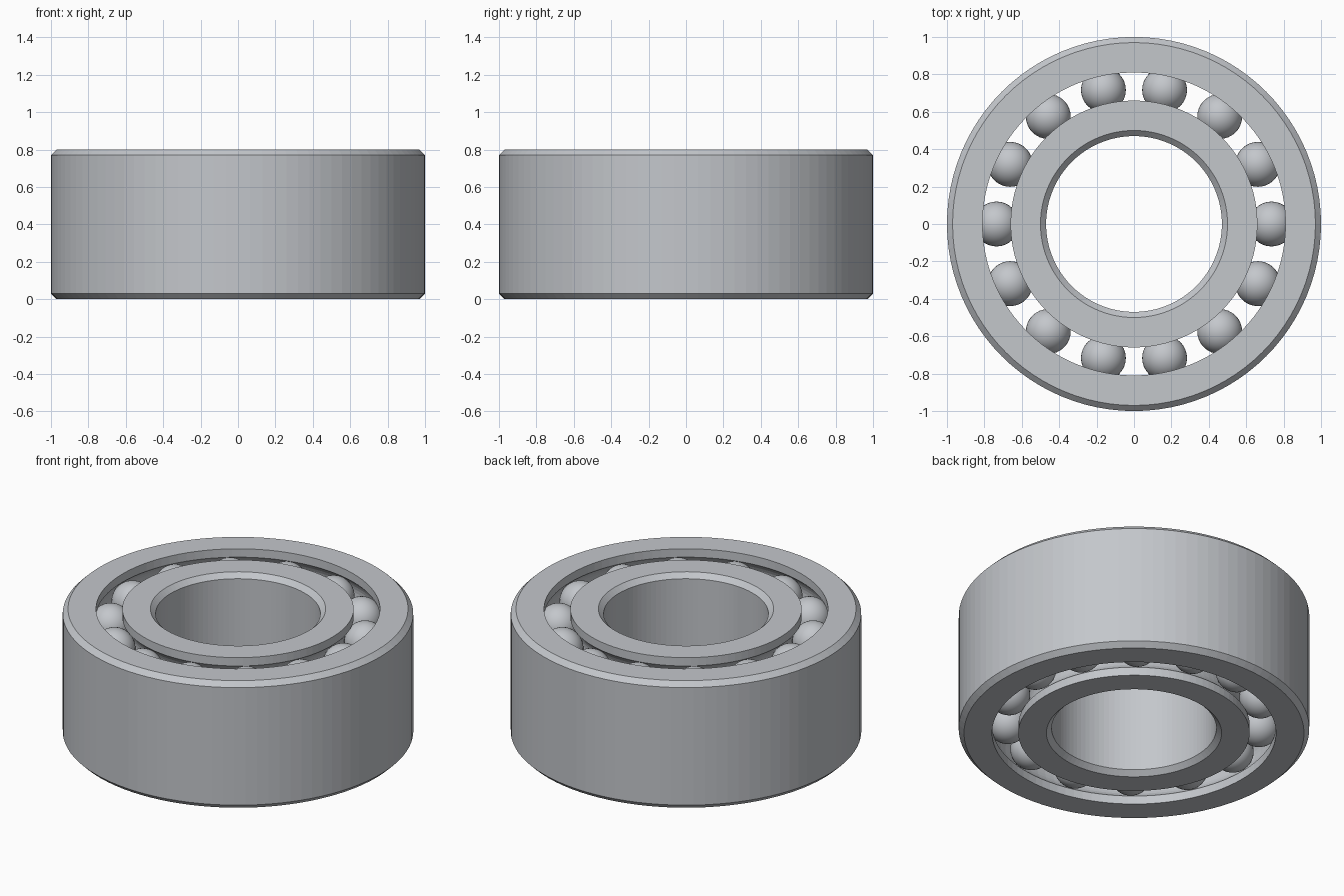
import bpy
import bmesh
from math import sin, cos, asin, pi, sqrt

cube = bpy.data.objects.get("Cube")
if cube:
    bpy.data.objects.remove(cube, do_unlink=True)

HEIGHT = 0.8
CHAMFER = 0.03
PITCH = 0.735            # radius of the circle of ball centres
BALL = 0.12
GROOVE = 0.123
ROWS = (0.15, HEIGHT - 0.15)
BALL_COUNT = 14
SEGMENTS = 96

steel = bpy.data.materials.new("brushed steel")
steel.use_nodes = True
colour = (0.55, 0.57, 0.60, 1)
steel.diffuse_color = colour
steel.node_tree.nodes["Principled BSDF"].inputs["Base Color"].default_value = colour


def add_object(name, bm):
    mesh = bpy.data.meshes.new(name)
    bm.to_mesh(mesh)
    bm.free()
    mesh.materials.append(steel)
    obj = bpy.data.objects.new(name, mesh)
    bpy.context.collection.objects.link(obj)
    return obj


def race_profile(race, plain, steps=10):
    """Closed ring section: grooved race wall, chamfered plain wall."""
    side = 1 if race > PITCH else -1
    reach = asin(sqrt(GROOVE ** 2 - (race - PITCH) ** 2) / GROOVE)
    points = [(race, 0)]
    for z in ROWS:
        for i in range(steps + 1):
            a = -reach + 2 * reach * i / steps
            points.append((PITCH + side * GROOVE * cos(a), z + GROOVE * sin(a)))
    inset = plain - side * CHAMFER
    points += [(race, HEIGHT), (inset, HEIGHT), (plain, HEIGHT - CHAMFER),
               (plain, CHAMFER), (inset, 0)]
    return points


def add_ring(name, profile):
    bm = bmesh.new()
    loops = []
    for s in range(SEGMENTS):
        a = 2 * pi * s / SEGMENTS
        loops.append([bm.verts.new((r * cos(a), r * sin(a), z)) for r, z in profile])
    n = len(profile)
    for s in range(SEGMENTS):
        here, there = loops[s], loops[(s + 1) % SEGMENTS]
        for i in range(n):
            j = (i + 1) % n
            bm.faces.new((here[i], there[i], there[j], here[j]))
    bmesh.ops.recalc_face_normals(bm, faces=bm.faces)
    return add_object(name, bm)


# Outer and inner races
add_ring("outer_ring", race_profile(0.81, 1.0))
add_ring("inner_ring", race_profile(0.66, 0.47))

# Two rows of balls sharing one smooth mesh
bm = bmesh.new()
bmesh.ops.create_uvsphere(bm, u_segments=32, v_segments=20, radius=BALL)
for face in bm.faces:
    face.smooth = True
first_ball = add_object("ball", bm)
for row, z in zip(("lower", "upper"), ROWS):
    for i in range(BALL_COUNT):
        a = 2 * pi * i / BALL_COUNT
        ball = bpy.data.objects.new(f"{row}_ball_{i + 1}", first_ball.data)
        ball.location = (PITCH * cos(a), PITCH * sin(a), z)
        bpy.context.collection.objects.link(ball)
bpy.data.objects.remove(first_ball)
